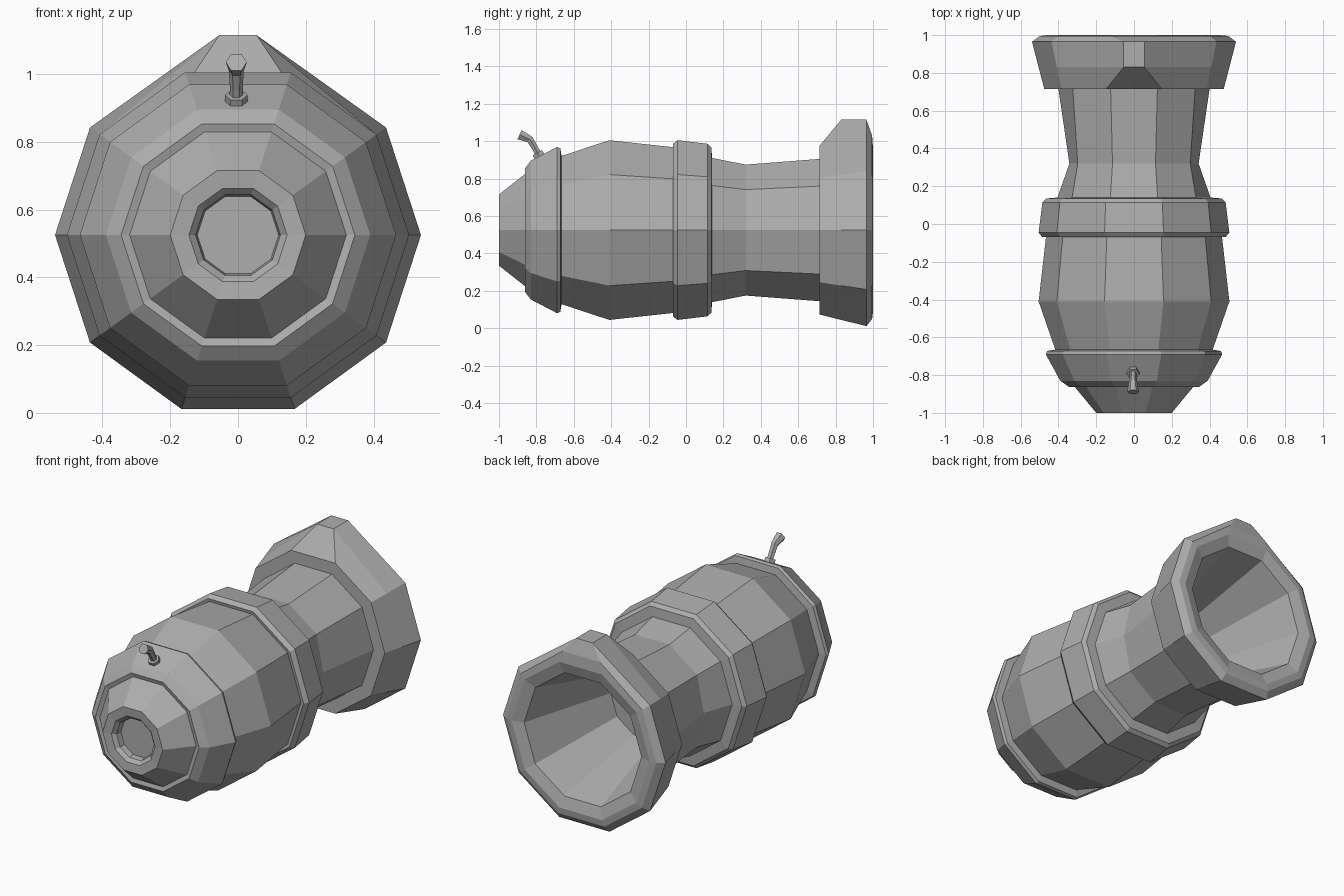
import bpy, bmesh, math
from mathutils import Vector

cube = bpy.data.objects.get("Cube")
if cube:
    bpy.data.objects.remove(cube, do_unlink=True)

SIDES = 10
AXIS_Z = 0.525

iron = bpy.data.materials.new("grey iron")
iron.use_nodes = True
COLOUR = (0.42, 0.42, 0.42, 1)
iron.diffuse_color = COLOUR
iron.node_tree.nodes["Principled BSDF"].inputs["Base Color"].default_value = COLOUR


def finish(bm, name):
    bmesh.ops.remove_doubles(bm, verts=bm.verts, dist=0.0001)
    bmesh.ops.recalc_face_normals(bm, faces=bm.faces)
    mesh = bpy.data.meshes.new(name)
    bm.to_mesh(mesh)
    bm.free()
    mesh.materials.append(iron)
    obj = bpy.data.objects.new(name, mesh)
    bpy.context.collection.objects.link(obj)
    return obj


def skin(bm, rings):
    """Join consecutive vertex rings with quads."""
    for a, b in zip(rings, rings[1:]):
        n = len(a)
        for i in range(n):
            j = (i + 1) % n
            bm.faces.new((a[i], a[j], b[j], b[i]))


def barrel_part(name, profile, cap=None, shape=None):
    """Ten-sided ring section along y from (y, radius) pairs."""
    bm = bmesh.new()
    rings = []
    for k, (y, r) in enumerate(profile):
        ring = []
        for i in range(SIDES):
            a = math.tau * i / SIDES
            p = Vector((r * math.cos(a), y, AXIS_Z + r * math.sin(a)))
            ring.append(bm.verts.new(shape(p, k, i) if shape else p))
        rings.append(ring)
    skin(bm, rings)
    if cap is not None:
        bm.faces.new(rings[cap])
    return finish(bm, name)


# Breech: recessed end, nose cone and stepped ring
barrel_part("breech_nose", [(-0.94, 0.12), (-0.975, 0.125), (-0.995, 0.145),
                            (-1.0, 0.2), (-0.855, 0.32)], cap=0)
barrel_part("breech_ring", [(-0.855, 0.32), (-0.862, 0.345), (-0.83, 0.39),
                            (-0.69, 0.467), (-0.672, 0.46), (-0.665, 0.415)])

# Bulging body and middle band
barrel_part("body", [(-0.67, 0.415), (-0.41, 0.505), (-0.06, 0.465)])
barrel_part("middle_band", [(-0.065, 0.46), (-0.07, 0.485), (-0.045, 0.505),
                            (0.115, 0.485), (0.135, 0.465), (0.14, 0.405)])


# Waisted neck with a worn dent on each side
def dent(p, k, i):
    if k == 1 and i in (0, 5):
        p.x *= 0.93
    return p


barrel_part("neck", [(0.14, 0.405), (0.32, 0.368), (0.715, 0.4)], shape=dent)


# Flared muzzle, its top corners drawn up into a sight
def sight(p, k, i):
    if k in (2, 3) and i in (2, 3):
        p.x = math.copysign(0.055, p.x)
        p.z = 1.115
    elif k == 4 and i in (2, 3):
        p.x *= 0.8
        p.z += 0.03
    return p


barrel_part("muzzle", [(0.715, 0.4), (0.715, 0.475), (0.83, 0.505), (0.965, 0.54),
                       (0.995, 0.5), (1.0, 0.46), (0.98, 0.39), (0.4, 0.22)],
            cap=7, shape=sight)


# Fuse: collar and bent cord swept along a short path
def sweep(name, path, sides=6):
    bm = bmesh.new()
    rings = []
    for k, (y, z, r) in enumerate(path):
        before, after = path[max(k - 1, 0)], path[min(k + 1, len(path) - 1)]
        d = Vector((0, after[0] - before[0], after[1] - before[1])).normalized()
        up = Vector((0, -d.z, d.y))
        ring = []
        for i in range(sides):
            a = math.tau * i / sides
            offset = Vector((math.cos(a), 0, 0)) + up * math.sin(a)
            ring.append(bm.verts.new(Vector((-0.005, y, z)) + offset * r))
        rings.append(ring)
    skin(bm, rings)
    bm.faces.new(rings[0])
    bm.faces.new(rings[-1])
    return finish(bm, name)


sweep("fuse_collar", [(-0.77, 0.895, 0.035), (-0.795, 0.938, 0.033)])
sweep("fuse_cord", [(-0.785, 0.925, 0.02), (-0.805, 0.96, 0.019),
                    (-0.835, 1.01, 0.022), (-0.89, 1.035, 0.031)])
